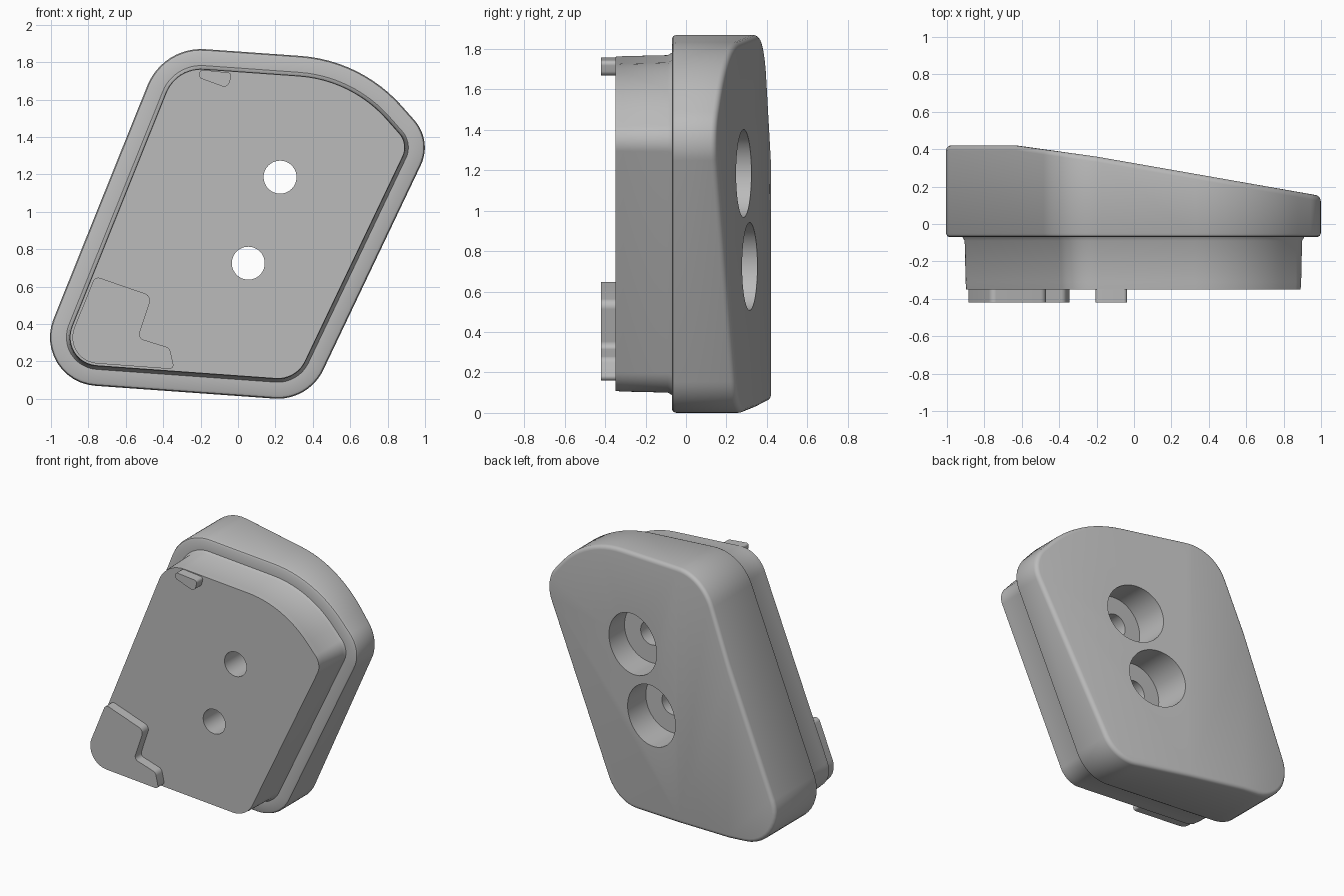
import bpy, bmesh, math
from mathutils import Vector

if "Cube" in bpy.data.objects:
    bpy.data.objects.remove(bpy.data.objects["Cube"])

grey = bpy.data.materials.new("plain grey")
grey.use_nodes = True
grey.diffuse_color = (0.5, 0.5, 0.5, 1)
grey.node_tree.nodes["Principled BSDF"].inputs["Base Color"].default_value = (0.5, 0.5, 0.5, 1)


def outline(corners, inset=0.0, steps=12):
    """Round each (x, z, radius) corner; inset shrinks arcs about their centres."""
    pts = []
    for i, (x, z, r) in enumerate(corners):
        p = Vector((x, z))
        a = (Vector(corners[i - 1][:2]) - p).normalized()
        b = (Vector(corners[(i + 1) % len(corners)][:2]) - p).normalized()
        half = a.angle(b) / 2
        centre = p + (a + b).normalized() * r / math.sin(half)
        reach = r / math.tan(half)
        start = p + a * reach - centre
        turn = start.angle_signed(p + b * reach - centre)
        base = math.atan2(start.y, start.x)
        for k in range(steps + 1):
            ang = base - turn * k / steps
            pts.append(centre + (r - inset) * Vector((math.cos(ang), math.sin(ang))))
    return pts


def loft(bm, corners, levels):
    """Stack the outline through (y, inset) levels and cap both ends."""
    rings = [[bm.verts.new((p.x, y, p.y)) for p in outline(corners, inset)]
             for y, inset in levels]
    for lower, upper in zip(rings, rings[1:]):
        for i in range(len(lower)):
            bm.faces.new((lower[i - 1], lower[i], upper[i], upper[i - 1]))
    bm.faces.new(rings[0])
    bm.faces.new(rings[-1])
    bmesh.ops.recalc_face_normals(bm, faces=bm.faces)


def make_object(name, bm):
    mesh = bpy.data.meshes.new(name)
    bm.to_mesh(mesh)
    bm.free()
    mesh.materials.append(grey)
    obj = bpy.data.objects.new(name, mesh)
    bpy.context.collection.objects.link(obj)
    return obj


def select_only(obj):
    bpy.ops.object.select_all(action="DESELECT")
    obj.select_set(True)
    bpy.context.view_layer.objects.active = obj


def smooth(obj):
    select_only(obj)
    bpy.ops.object.shade_smooth_by_angle(angle=math.radians(32))


def drill(obj, x, z, radius, y0, y1):
    bpy.ops.mesh.primitive_cylinder_add(vertices=64, radius=radius, depth=y1 - y0,
                                        location=(x, (y0 + y1) / 2, z),
                                        rotation=(math.pi / 2, 0, 0))
    cutter = bpy.context.object
    cutter.name = "hole_cutter"
    cutter.hide_render = True
    cutter.data.materials.append(grey)
    mod = obj.modifiers.new("hole", "BOOLEAN")
    mod.operation = "DIFFERENCE"
    mod.solver = "EXACT"
    mod.object = cutter
    select_only(obj)
    bpy.ops.object.modifier_apply(modifier=mod.name)
    bpy.data.objects.remove(cutter)


# Main body: stepped front plug and wider rear cover
body_corners = [(-1.12, 0.095, 0.26), (0.377, -0.012, 0.27), (1.04, 1.38, 0.22),
                (0.66, 1.81, 0.8), (-0.40, 1.885, 0.31)]
bm = bmesh.new()
loft(bm, body_corners, [(-0.35, 0.108), (-0.31, 0.105), (-0.09, 0.1), (-0.07, 0.088),
                        (-0.07, 0.018), (-0.064, 0.006), (-0.05, 0), (0.42, 0)])

# Sloping back planes
for height, slope in ((0.325, 0.175), (0.332, 0.14)):
    cut = bmesh.ops.bisect_plane(bm, geom=bm.verts[:] + bm.edges[:] + bm.faces[:],
                                 plane_co=(0, height, 0), plane_no=(slope, 1, 0),
                                 clear_outer=True)
    bmesh.ops.holes_fill(bm, edges=[e for e in bm.edges if e.is_boundary], sides=0)
bmesh.ops.recalc_face_normals(bm, faces=bm.faces)

# Rounded back rim
bm.normal_update()
rim = [e for e in bm.edges if len(e.link_faces) == 2
       and max(f.normal.y for f in e.link_faces) > 0.9
       and min(f.normal.y for f in e.link_faces) < 0.5]
bmesh.ops.bevel(bm, geom=rim, offset=0.028, segments=4, profile=0.5, affect="EDGES")
body = make_object("cover_body", bm)

# Counterbored screw holes
for x, z in ((0.225, 1.185), (0.055, 0.725)):
    drill(body, x, z, 0.217, 0.07, 0.8)
    drill(body, x, z, 0.088, -0.8, 0.2)
smooth(body)

# Raised locating pads on the front
pads = {
    "corner_pad": [(-0.947, 0.203, 0.14), (-0.34, 0.158, 0.02), (-0.365, 0.272, 0.04),
                   (-0.535, 0.325, 0.03), (-0.46, 0.55, 0.04), (-0.764, 0.655, 0.03)],
    "top_tab": [(-0.205, 1.715, 0.015), (-0.055, 1.66, 0.03), (-0.03, 1.742, 0.02),
                (-0.205, 1.76, 0.015)],
}
for name, corners in pads.items():
    bm = bmesh.new()
    loft(bm, corners, [(-0.42, 0), (-0.34, 0)])
    smooth(make_object(name, bm))
